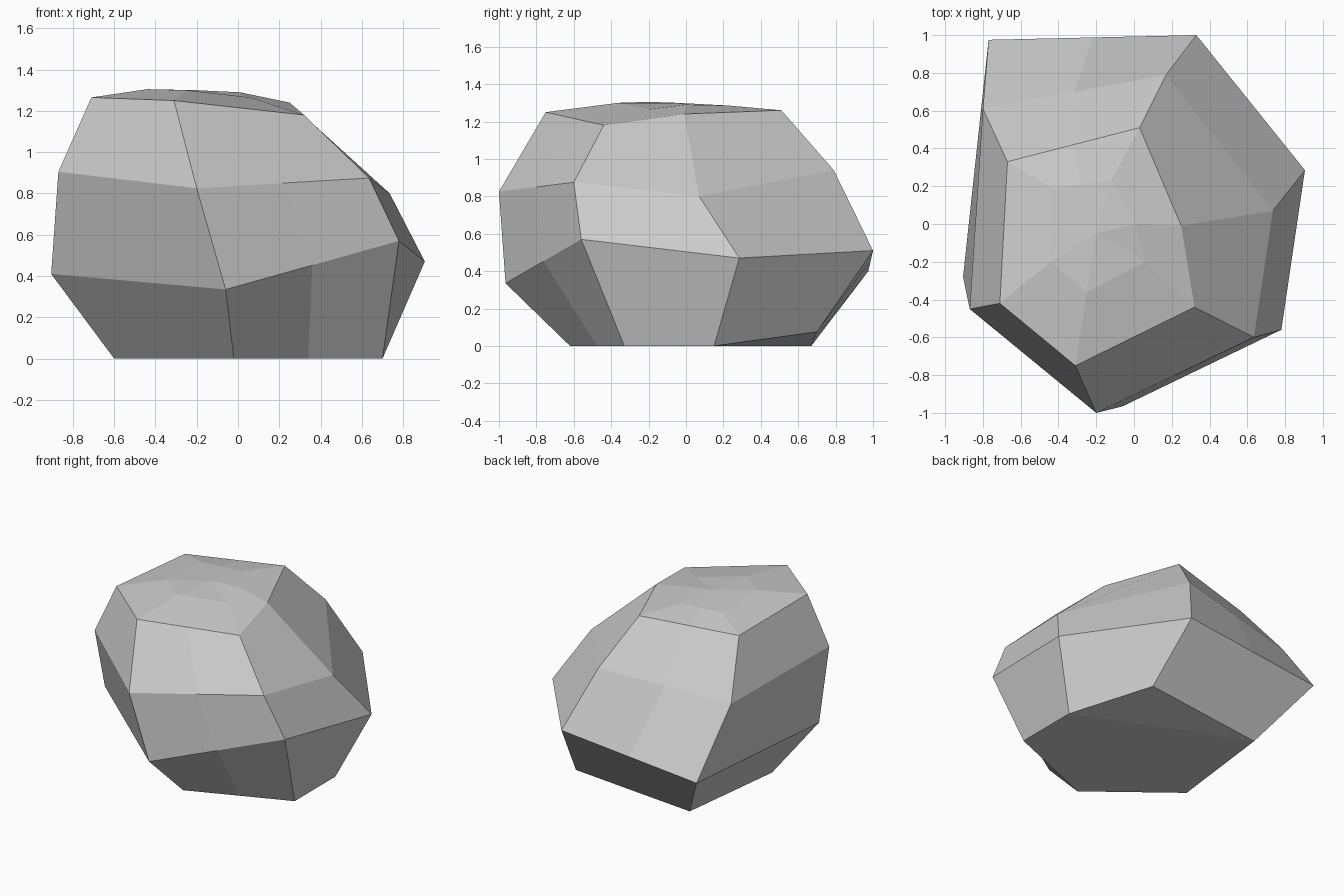
import bpy
import bmesh
from mathutils import Vector

cube = bpy.data.objects.get("Cube")
if cube:
    bpy.data.objects.remove(cube, do_unlink=True)

# One flat stone colour
stone = bpy.data.materials.new("stone grey")
stone.use_nodes = True
colour = (0.6, 0.6, 0.6, 1)
stone.diffuse_color = colour
stone.node_tree.nodes["Principled BSDF"].inputs["Base Color"].default_value = colour

# Six-cornered rings from the base up, counter-clockwise from the left flank
RINGS = [
    [(-.6, -.16, 0), (-.02, -.62, 0), (.7, -.33, 0),
     (.7, .15, 0), (.42, .7, .075), (-.5, .67, 0)],
    [(-.905, -.28, .41), (-.06, -.965, .335), (.78, -.56, .57),
     (.905, .285, .47), (.33, 1, .51), (-.77, .975, .4)],
    [(-.87, -.45, .905), (-.2, -1, .825), (.635, -.6, .875),
     (.735, .07, .8), (.17, .79, .94), (-.8, .61, .86)],
    [(-.71, -.42, 1.265), (-.31, -.75, 1.25), (.32, -.44, 1.18),
     (.25, -.01, 1.24), (.03, .51, 1.26), (-.67, .33, 1.23)],
    [(-.44, -.2, 1.305), (-.25, -.36, 1.3), (.06, -.2, 1.265),
     (.01, 0, 1.29), (-.12, .23, 1.285), (-.43, .19, 1.285)],
]
SPLIT = (1, 4)  # wide front and back columns carry a centre fold


def make_ring(bm, corners):
    ring = []
    for i, corner in enumerate(corners):
        ring.append(bm.verts.new(corner))
        if i in SPLIT:
            middle = (Vector(corner) + Vector(corners[i + 1])) / 2
            ring.append(bm.verts.new(middle))
    return ring


bm = bmesh.new()
rings = [make_ring(bm, corners) for corners in RINGS]

# Faceted sides
for low, high in zip(rings, rings[1:]):
    for i in range(len(low)):
        j = (i + 1) % len(low)
        bm.faces.new((low[i], low[j], high[j], high[i]))

# Slightly domed crown
crown = bm.verts.new((-.2, -.05, 1.3))
top = rings[-1]
for i, vert in enumerate(top):
    bm.faces.new((vert, top[(i + 1) % len(top)], crown))

# Flat underside with one chipped back corner
base = rings[0]
bm.faces.new(base[:5] + base[-1:])
bm.faces.new(base[4:])

bmesh.ops.recalc_face_normals(bm, faces=bm.faces)
mesh = bpy.data.meshes.new("boulder")
bm.to_mesh(mesh)
bm.free()
mesh.materials.append(stone)
boulder = bpy.data.objects.new("boulder", mesh)
bpy.context.collection.objects.link(boulder)
